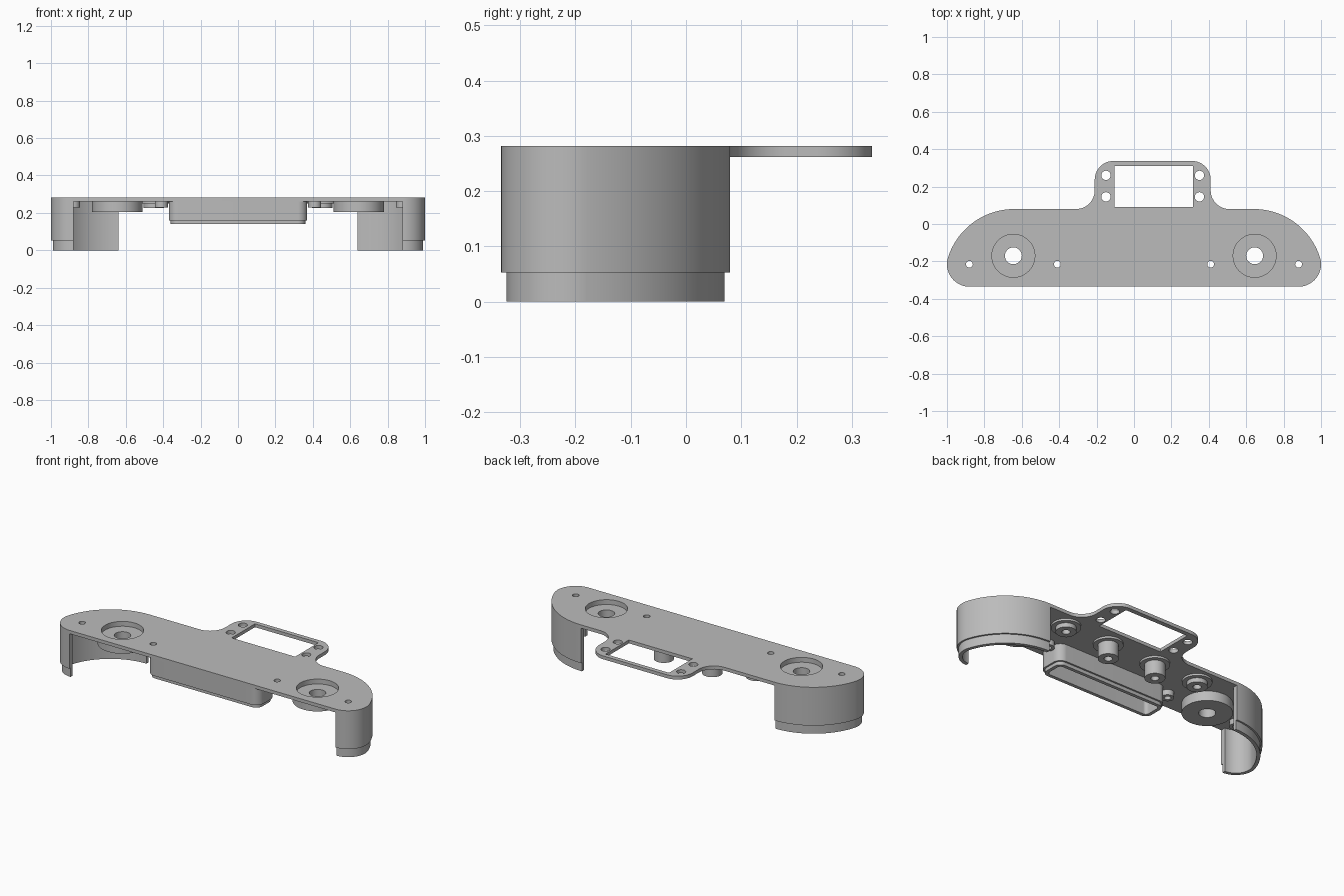
import bpy
import math

if "Cube" in bpy.data.objects:
    bpy.data.objects.remove(bpy.data.objects["Cube"], do_unlink=True)

grey = bpy.data.materials.new("plain_grey")
grey.use_nodes = True
grey.diffuse_color = (0.5, 0.5, 0.5, 1)
grey.node_tree.nodes["Principled BSDF"].inputs["Base Color"].default_value = (0.5, 0.5, 0.5, 1)

TOP, UNDER = 0.282, 0.262
FRONT, BACK = -0.335, 0.08
CORNER, SWEEP = 0.12, 0.372      # radii of the front corner and the big end curve
HOLE_Y = FRONT + CORNER


def arc(cx, cy, r, a0, a1, n=16):
    return [(cx + r * math.cos(math.radians(a0 + (a1 - a0) * i / n)),
             cy + r * math.sin(math.radians(a0 + (a1 - a0) * i / n))) for i in range(n + 1)]


def circle(cx, cy, r, n=48):
    return arc(cx, cy, r, 0, 360, n)[:-1]


def rounded_rect(x0, x1, y0, y1, r):
    return (arc(x1 - r, y1 - r, r, 0, 90) + arc(x0 + r, y1 - r, r, 90, 180)
            + arc(x0 + r, y0 + r, r, 180, 270) + arc(x1 - r, y0 + r, r, 270, 360))


def end_curve(side, inset=0.0):
    """Back-to-front curve around one end of the body."""
    pts = (arc(-0.64, BACK - SWEEP, SWEEP - inset, 90, 162, 32)
           + arc(-0.88, HOLE_Y, CORNER - inset, 162, 270, 24)[1 if inset == 0 else 0:])
    return [(-side * x, y) for x, y in pts]


def prism(name, loops, z0, z1):
    """Extrude an outline with holes between two heights."""
    cu = bpy.data.curves.new(name, "CURVE")
    cu.dimensions = "2D"
    cu.fill_mode = "BOTH"
    cu.extrude = (z1 - z0) / 2
    for loop in loops:
        sp = cu.splines.new("POLY")
        sp.points.add(len(loop) - 1)
        for p, (x, y) in zip(sp.points, loop):
            p.co = (x, y, 0, 1)
        sp.use_cyclic_u = True
    ob = bpy.data.objects.new(name, cu)
    bpy.context.collection.objects.link(ob)
    ob.location.z = (z0 + z1) / 2
    bpy.ops.object.select_all(action="DESELECT")
    ob.select_set(True)
    bpy.context.view_layer.objects.active = ob
    bpy.ops.object.convert(target="MESH")
    ob = bpy.context.view_layer.objects.active
    bpy.ops.object.mode_set(mode="EDIT")
    bpy.ops.mesh.select_all(action="SELECT")
    bpy.ops.mesh.remove_doubles(threshold=0.00005)
    bpy.ops.mesh.normals_make_consistent(inside=False)
    bpy.ops.object.mode_set(mode="OBJECT")
    ob.data.materials.clear()
    ob.data.materials.append(grey)
    bpy.ops.object.shade_smooth_by_angle(angle=math.radians(30))
    return ob


def ring(name, x, y, r, bore, z0, z1):
    return prism(name, [circle(x, y, r), circle(x, y, bore)], z0, z1)


# Top plate with the offset rear frame
tab_l, tab_r, tab_back, fillet = -0.21, 0.41, 0.337, 0.1
outline = (end_curve(-1) + end_curve(1)[::-1]
           + arc(tab_r + fillet, BACK + fillet, fillet, 270, 180)
           + arc(tab_r - fillet, tab_back - fillet, fillet, 0, 90)
           + arc(tab_l + fillet, tab_back - fillet, fillet, 90, 180)
           + arc(tab_l - fillet, BACK + fillet, fillet, 0, -90))
window = [(-0.105, 0.09), (0.315, 0.09), (0.315, 0.31), (-0.105, 0.31)]
holes = [window]
holes += [circle(x, y, 0.025) for x in (-0.15, 0.35) for y in (0.145, 0.26)]
holes += [circle(s * x, HOLE_Y, 0.018) for s in (-1, 1) for x in (0.41, 0.88)]
holes += [circle(s * 0.645, -0.17, 0.115) for s in (-1, 1)]
prism("top_plate", [outline] + holes, UNDER, TOP)

# Centre skirt: hollow rounded box open underneath, with a stepped lip
skirt = (-0.37, 0.37, FRONT, -0.17)


def skirt_loop(d):
    x0, x1, y0, y1 = skirt
    return rounded_rect(x0 + d, x1 - d, y0 + d, y1 - d, 0.05 - d)


prism("centre_skirt", [skirt_loop(0), skirt_loop(0.03)], 0.16, UNDER)
prism("centre_skirt_lip", [skirt_loop(0.01), skirt_loop(0.03)], 0.14, 0.16)

for side, label in ((1, "left"), (-1, "right")):
    # Curved end wall and its inset lip
    inner = end_curve(side, 0.03)[::-1]
    prism(label + "_end_wall", [end_curve(side) + inner], 0.053, UNDER)
    prism(label + "_end_lip", [end_curve(side, 0.01) + inner], 0, 0.053)

    # Recessed cup with a through hole
    ring(label + "_cup_rim", side * 0.645, -0.17, 0.135, 0.115, 0.253, UNDER)
    ring(label + "_cup_floor", side * 0.645, -0.17, 0.135, 0.045, 0.205, 0.253)

    # Screw bosses under the small holes
    for x, name in ((0.41, "inner"), (0.88, "outer")):
        ring(f"{label}_{name}_boss", side * x, HOLE_Y, 0.035, 0.018, 0.23, UNDER)

    # Tall and short standoffs, each with a base flange
    for x, z, name in ((0.16, 0.17, "tall"), (0.45, 0.225, "short")):
        ring(f"{label}_{name}_flange", side * x, -0.02, 0.08, 0.022, 0.25, UNDER)
        ring(f"{label}_{name}_standoff", side * x, -0.02, 0.055, 0.022, z, 0.25)
